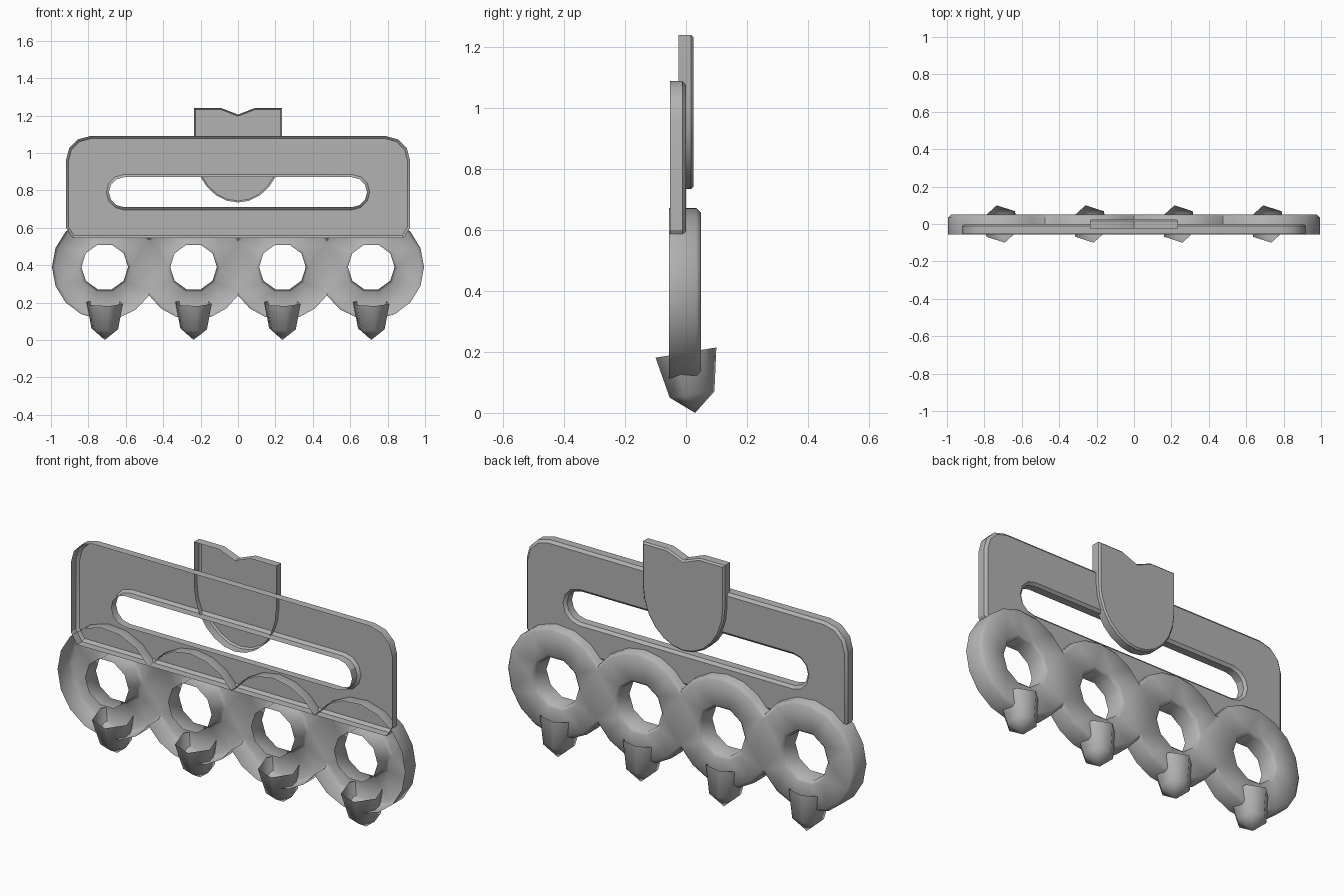
import bpy, bmesh, math
from mathutils import Vector

if "Cube" in bpy.data.objects:
    bpy.data.objects.remove(bpy.data.objects["Cube"])

steel = bpy.data.materials.new("grey_steel")
steel.diffuse_color = (0.45, 0.45, 0.45, 1)
steel.use_nodes = True
steel.node_tree.nodes["Principled BSDF"].inputs["Base Color"].default_value = steel.diffuse_color


def finish(name, bm, angle):
    me = bpy.data.meshes.new(name)
    bm.to_mesh(me)
    bm.free()
    me.materials.append(steel)
    ob = bpy.data.objects.new(name, me)
    bpy.context.collection.objects.link(ob)
    bpy.ops.object.select_all(action='DESELECT')
    ob.select_set(True)
    bpy.context.view_layer.objects.active = ob
    bpy.ops.object.shade_smooth_by_angle(angle=math.radians(angle))
    return ob


def arc(cx, cz, rx, rz, a0, a1, n):
    """n + 1 points along an elliptical arc, angles in degrees."""
    out = []
    for i in range(n + 1):
        a = math.radians(a0 + (a1 - a0) * i / n)
        out.append((cx + rx * math.cos(a), cz + rz * math.sin(a)))
    return out


def offset(loop, d):
    """Move a loop to its left by d (into the solid) with mitred corners."""
    pts = [Vector(p) for p in loop]
    out = []
    for i, p in enumerate(pts):
        e0 = (p - pts[i - 1]).normalized()
        e1 = (pts[(i + 1) % len(pts)] - p).normalized()
        n0, n1 = Vector((-e0.y, e0.x)), Vector((-e1.y, e1.x))
        out.append(p + (n0 + n1) * d / (1 + n0.dot(n1)))
    return out


def shell(name, loops, front, back, inset, depth, angle):
    """Open-fronted pressed shell; outer loop counter-clockwise, holes clockwise."""
    bm = bmesh.new()
    rim = []
    for loop in loops:
        rows = []
        for pts, y in ((loop, front), (loop, back - depth), (offset(loop, inset), back)):
            rows.append([bm.verts.new((p[0], y, p[1])) for p in pts])
        n = len(loop)
        for r0, r1 in zip(rows, rows[1:]):
            for i in range(n):
                j = (i + 1) % n
                bm.faces.new((r0[i], r0[j], r1[j], r1[i]))
        rim += [bm.edges.get((rows[2][i], rows[2][(i + 1) % n])) for i in range(n)]
    bmesh.ops.triangle_fill(bm, edges=rim, use_beauty=True, normal=(0, 1, 0))
    bmesh.ops.recalc_face_normals(bm, faces=bm.faces)
    # face the back cap outwards
    cap = max(bm.faces, key=lambda f: f.calc_center_median().y)
    if cap.normal.y < 0:
        bmesh.ops.reverse_faces(bm, faces=bm.faces)
    return finish(name, bm, angle)


# Four joined rings
R, CZ, STEP = 0.282, 0.39, 0.475
centres = [(i - 1.5) * STEP for i in range(4)]
cut = math.degrees(math.acos(STEP / 2 / R))
outline = arc(centres[0], CZ, R, R, cut, 360 - cut, 14)
for cx in centres[1:3]:
    outline += arc(cx, CZ, R, R, 180 + cut, 360 - cut, 6)[1:]
outline += arc(centres[3], CZ, R, R, -180 + cut, 180 - cut, 14)[1:]
for cx in centres[2:0:-1]:
    outline += arc(cx, CZ, R, R, cut, 180 - cut, 6)[1:]
holes = [arc(cx, CZ, 0.125, 0.125, 360, 36, 9) for cx in centres]
shell("ring_row", [outline] + holes, -0.055, 0.05, 0.016, 0.016, 60)

# Slotted plate
plate = [(-0.885, 0.545), (0.885, 0.545), (0.92, 0.6)]
plate += arc(0.79, 0.96, 0.13, 0.13, 0, 90, 3)
plate += arc(-0.79, 0.96, 0.13, 0.13, 90, 180, 3) + [(-0.92, 0.6)]
slot = arc(-0.61, 0.79, 0.08, 0.08, 270, 90, 6) + arc(0.61, 0.79, 0.08, 0.08, 90, -90, 6)
shell("slotted_plate", [plate, slot], -0.053, 0.0, 0.014, 0.012, 30)

# Rounded tab with a notched top
tab = arc(0, 1.02, 0.235, 0.285, 180, 360, 12)
tab += [(0.235, 1.24), (0.09, 1.24), (0, 1.205), (-0.09, 1.24), (-0.235, 1.24)]
shell("notched_tab", [tab], -0.025, 0.025, 0.008, 0.008, 30)

# Six-sided spikes, open at the tilted top
for k, cx in enumerate(centres):
    bm = bmesh.new()
    rows = []
    for r, cy, z, tilt in ((0.102, 0.0, 0.198, 0.17), (0.075, 0.02, 0.06, 0.14)):
        row = []
        for i in range(6):
            a = math.radians(60 * i - 18)
            y = r * math.sin(a)
            row.append(bm.verts.new((cx + r * math.cos(a), cy + y, z + tilt * y)))
        rows.append(row)
    tip = bm.verts.new((cx, 0.03, 0.0))
    for i in range(6):
        j = (i + 1) % 6
        bm.faces.new((rows[1][i], rows[1][j], rows[0][j], rows[0][i]))
        bm.faces.new((tip, rows[1][j], rows[1][i]))
    finish(f"spike_{k + 1}", bm, 62)
